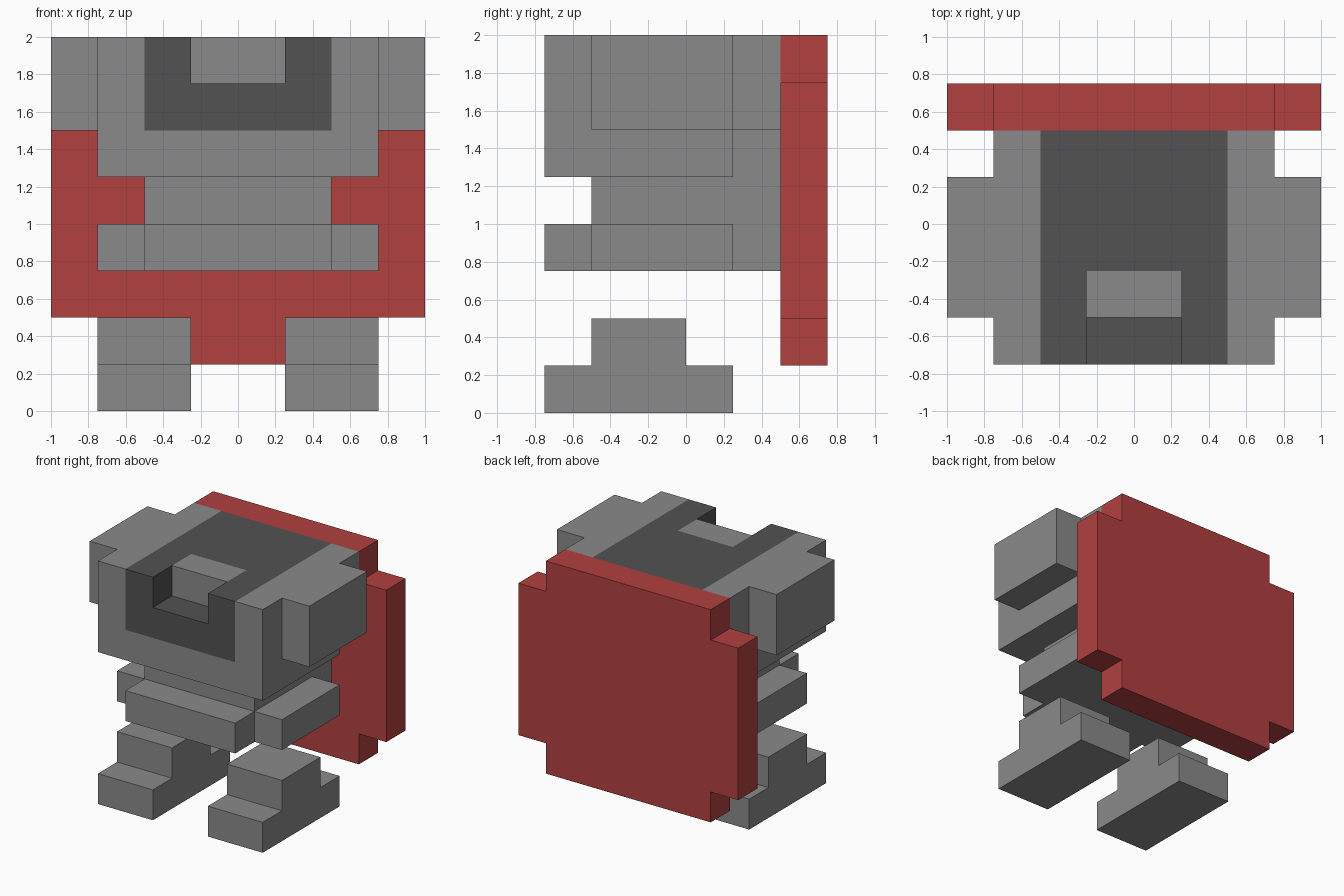
import bpy, bmesh
from mathutils import Vector

UNIT = 0.25  # every part sits on a quarter-unit grid

if "Cube" in bpy.data.objects:
    bpy.data.objects.remove(bpy.data.objects["Cube"], do_unlink=True)


def make_material(name, rgb):
    mat = bpy.data.materials.new(name)
    mat.use_nodes = True
    color = (*rgb, 1.0)
    mat.diffuse_color = color
    mat.node_tree.nodes["Principled BSDF"].inputs["Base Color"].default_value = color
    return mat


grey = make_material("mid grey", (0.254, 0.254, 0.254))
dark = make_material("dark grey", (0.084, 0.084, 0.084))
red = make_material("red", (0.445, 0.051, 0.051))


def cells_of(box):
    """Grid cells inside a box given as (x0, x1, y0, y1, z0, z1) in grid units."""
    x0, x1, y0, y1, z0, z1 = box
    return {(x, y, z) for x in range(x0, x1) for y in range(y0, y1) for z in range(z0, z1)}


def blocky_part(name, boxes, materials, cut=(), rule=None):
    """Outer skin of joined boxes minus cut boxes, with flat faces merged."""
    cells = set().union(*(cells_of(b) for b in boxes))
    for b in cut:
        cells -= cells_of(b)
    bm = bmesh.new()
    verts = {}

    def vert(p):
        key = tuple(round(c) for c in p)
        if key not in verts:
            verts[key] = bm.verts.new(Vector(key) * UNIT)
        return verts[key]

    for cell in sorted(cells):
        centre = Vector(cell) + Vector((0.5, 0.5, 0.5))
        for axis in range(3):
            for sign in (1, -1):
                n, u = Vector(), Vector()
                n[axis], u[(axis + 1) % 3] = sign, 1
                if tuple(int(c + d) for c, d in zip(cell, n)) in cells:
                    continue
                v = n.cross(u)
                mid = centre + n * 0.5
                face = bm.faces.new([vert(mid + (a * u + b * v) * 0.5)
                                     for a, b in ((-1, -1), (1, -1), (1, 1), (-1, 1))])
                if rule:
                    face.material_index = rule(mid, n)
    bmesh.ops.dissolve_limit(bm, angle_limit=0.01, verts=bm.verts[:], edges=bm.edges[:],
                             delimit={'MATERIAL'})
    mesh = bpy.data.meshes.new(name)
    bm.to_mesh(mesh)
    bm.free()
    for mat in materials:
        mesh.materials.append(mat)
    obj = bpy.data.objects.new(name, mesh)
    bpy.context.collection.objects.link(obj)
    return obj


def mirrored_pair(name, boxes):
    """Left part on +x and its right twin on -x."""
    blocky_part("left_" + name, boxes, [grey])
    blocky_part("right_" + name, [(-b[1], -b[0], *b[2:]) for b in boxes], [grey])


def head_colour(p, n):
    # dark band over the top and upper front; visor wall and the patch behind it stay grey
    if abs(p.x) > 2 or p.z <= 6 or n.y > 0.5 or (abs(n.x) > 0.5 and abs(p.x) > 1.5):
        return 0
    visor_wall = n.y < -0.5 and p.y > -2.5
    patch = n.z > 0.5 and abs(p.x) < 1 and -2 < p.y < -1
    return 0 if visor_wall or patch else 1


# Head with a notch in the upper front and an overhang at the back
blocky_part("head", [(-3, 3, -3, 1, 5, 8), (-3, 3, 1, 2, 6, 8)], [grey, dark],
            cut=[(-1, 1, -3, -2, 7, 8)], rule=head_colour)
mirrored_pair("head_side_block", [(3, 4, -2, 1, 6, 8)])

# Body and the bars around its base
blocky_part("torso", [(-2, 2, -2, 2, 3, 5), (-2, 2, 1, 2, 5, 6)], [grey])
blocky_part("front_bar", [(-2, 2, -3, -2, 3, 4)], [grey])
mirrored_pair("side_bar", [(2, 3, -2, 1, 3, 4)])

# Feet with stepped ankles
mirrored_pair("foot", [(1, 3, -3, 1, 0, 1), (1, 3, -2, 0, 1, 2)])

# Back plate with notched corners
blocky_part("back_plate", [(-4, 4, 2, 3, 2, 7), (-3, 3, 2, 3, 1, 8)], [red])
